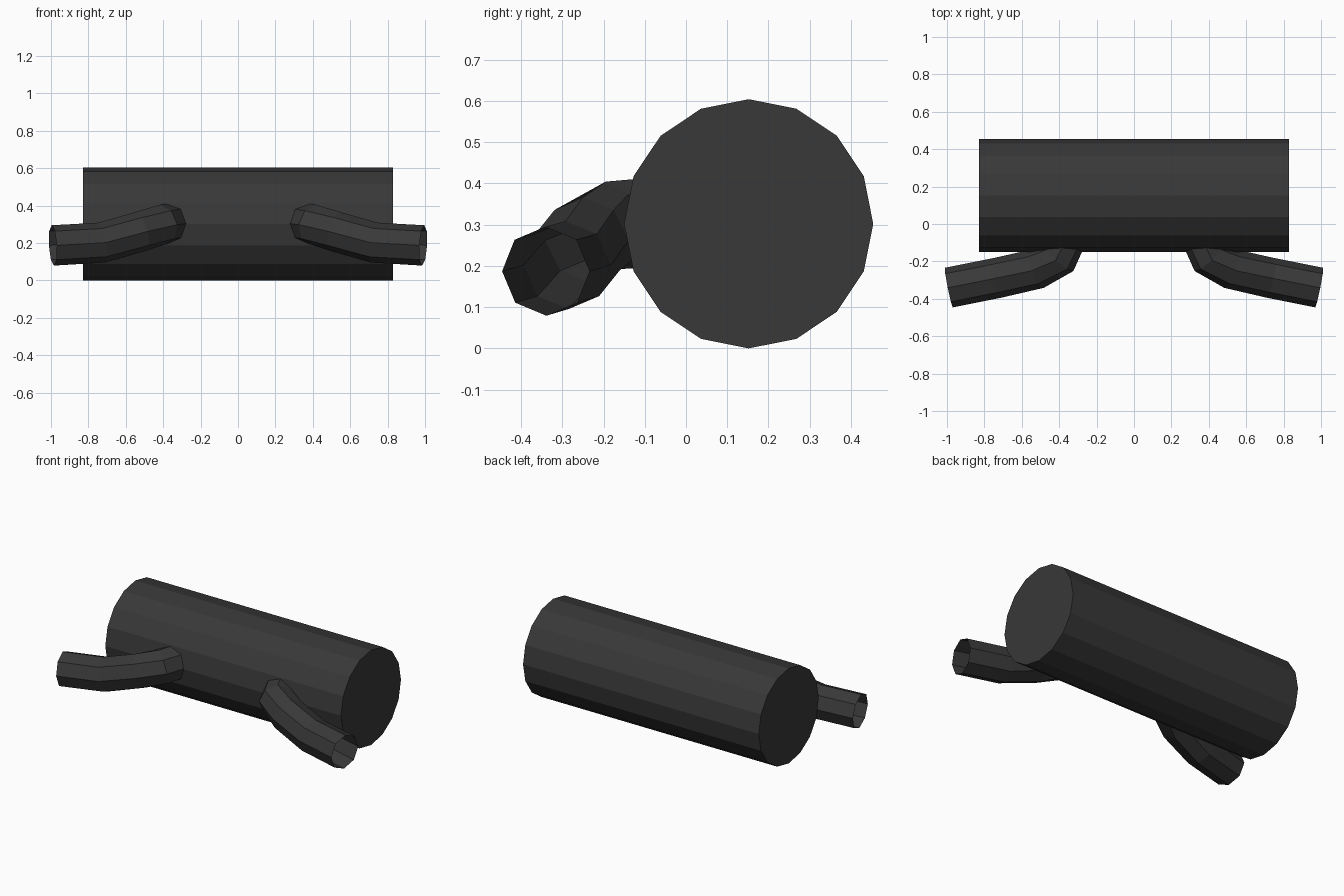
import bpy, bmesh, math
from mathutils import Vector, Matrix

if "Cube" in bpy.data.objects:
    bpy.data.objects.remove(bpy.data.objects["Cube"])

dark = bpy.data.materials.new("dark_grey")
dark.diffuse_color = (0.04, 0.04, 0.04, 1)
dark.use_nodes = True
dark.node_tree.nodes["Principled BSDF"].inputs["Base Color"].default_value = dark.diffuse_color


def make_object(name, bm):
    mesh = bpy.data.meshes.new(name)
    bm.to_mesh(mesh)
    bm.free()
    mesh.materials.append(dark)
    obj = bpy.data.objects.new(name, mesh)
    bpy.context.collection.objects.link(obj)
    return obj


def tube(name, path, radius, sides, side):
    """Open tube whose rings stand square to the path; side mirrors it in x."""
    pts = [Vector((p[0] * side, p[1], p[2])) for p in path]
    bm = bmesh.new()
    rings = []
    for i, p in enumerate(pts):
        t = Vector((0, 0, 0))
        if i > 0:
            t += (p - pts[i - 1]).normalized()
        if i < len(pts) - 1:
            t += (pts[i + 1] - p).normalized()
        t.normalize()
        across = t.cross(Vector((0, 0, 1))).normalized()
        up = across.cross(t)
        angles = [2 * math.pi * k / sides for k in range(sides)]
        rings.append([bm.verts.new(p + radius * (math.cos(a) * across + math.sin(a) * up))
                      for a in angles])
    for a, b in zip(rings, rings[1:]):
        for k in range(sides):
            n = (k + 1) % sides
            bm.faces.new((a[k], b[k], b[n], a[n]))
    bmesh.ops.recalc_face_normals(bm, faces=bm.faces)
    return make_object(name, bm)


# Canister lying along x
bm = bmesh.new()
bmesh.ops.create_cone(bm, cap_ends=True, segments=16, radius1=0.302, radius2=0.302, depth=1.66,
                      matrix=Matrix.Translation((0, 0.152, 0.302)) @ Matrix.Rotation(math.pi / 2, 4, 'Y'))
make_object("canister", bm)

# Bent open pipes leaving the front
path = [(0.99, -0.34, 0.187), (0.73, -0.288, 0.202), (0.52, -0.24, 0.262),
        (0.405, -0.18, 0.298), (0.37, -0.09, 0.305)]
for label, side in (("right", 1), ("left", -1)):
    tube(label + "_pipe", path, 0.108, 8, side)
